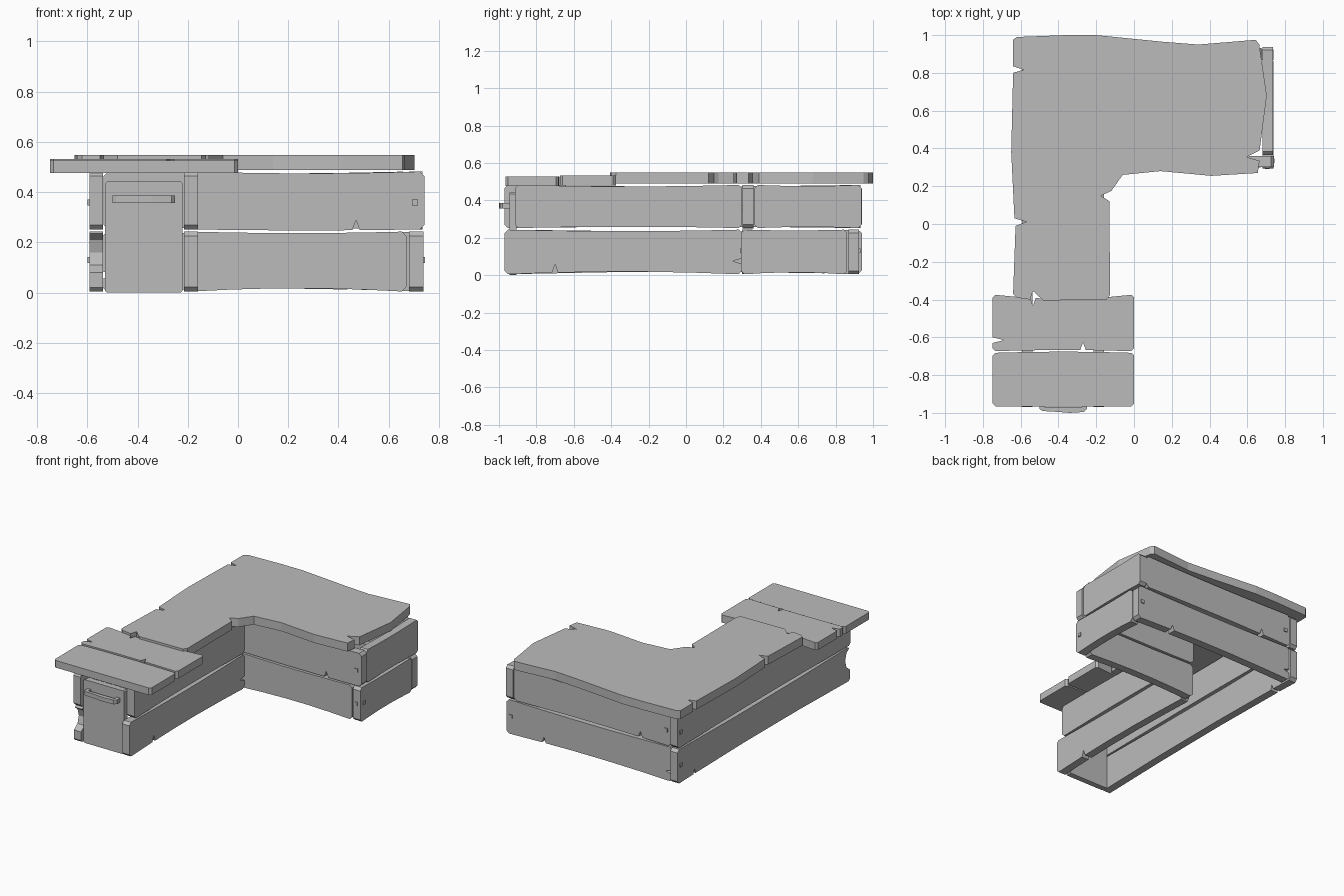
import bpy, bmesh, math

grey = bpy.data.materials.new("weathered grey")
grey.diffuse_color = (0.5, 0.5, 0.5, 1)


def extrude(name, axis, outline, w0, w1):
    """Extrude a 2D outline along y ('x' boards), x ('y' boards) or z ('z' boards)."""
    place = {'x': lambda u, v, w: (u, w, v),
             'y': lambda u, v, w: (w, u, v),
             'z': lambda u, v, w: (u, v, w)}[axis]
    bm = bmesh.new()
    low = [bm.verts.new(place(u, v, w0)) for u, v in outline]
    high = [bm.verts.new(place(u, v, w1)) for u, v in outline]
    bm.faces.new(low[::-1])
    bm.faces.new(high)
    n = len(outline)
    for i in range(n):
        j = (i + 1) % n
        bm.faces.new((low[i], low[j], high[j], high[i]))
    bmesh.ops.recalc_face_normals(bm, faces=bm.faces)
    me = bpy.data.meshes.new(name)
    bm.to_mesh(me)
    bm.free()
    me.materials.append(grey)
    ob = bpy.data.objects.new(name, me)
    bpy.context.collection.objects.link(ob)
    return ob


def plank(name, axis, u0, u1, v0, v1, w0, w1, notches=(), bow=(0, 0), ch=0.018):
    """Worn board: clipped corners, bowed long edges and V-shaped splits."""
    def edge(v, sign, side, amount):
        def at(u):
            return v + amount * math.sin(math.pi * (u - u0) / (u1 - u0))
        pts = [(u0 + ch, v), (u1 - ch, v)]
        for t in (0.2, 0.4, 0.6, 0.8):
            u = u0 + t * (u1 - u0)
            pts.append((u, at(u)))
        for s, p, depth in notches:
            if s == side:
                pts = [q for q in pts if abs(q[0] - p) > 0.02]
                pts += [(p - 0.015, at(p)), (p, at(p) + sign * depth), (p + 0.015, at(p))]
        return sorted(pts)

    def end(u, sign, side):
        pts = [(u, v0 + ch), (u, v1 - ch)]
        for s, p, depth in notches:
            if s == side:
                pts += [(u, p - 0.015), (u + sign * depth, p), (u, p + 0.015)]
        return sorted(pts, key=lambda q: q[1])

    outline = (edge(v0, 1, 'bottom', bow[0]) + end(u1, -1, 'right')
               + edge(v1, -1, 'top', bow[1])[::-1] + end(u0, 1, 'left')[::-1])
    return extrude(name, axis, outline, w0, w1)


# Wall boards, lower row
L0, L1, U0, U1 = 0.005, 0.243, 0.252, 0.482
plank("lower_inner_wall", 'y', -0.97, 0.30, L0, L1, -0.215, -0.16,
      [('bottom', -0.70, 0.045), ('right', 0.075, 0.05)], (0.014, -0.008))
plank("lower_wing_wall", 'x', -0.20, 0.67, L0, L1, 0.30, 0.355, (), (0.013, -0.006))
plank("lower_end_wall", 'y', 0.295, 0.862, L0, L1, 0.68, 0.738, (), (0.01, -0.004))
plank("lower_back_wall", 'x', -0.54, 0.738, L0, L1, 0.868, 0.925,
      [('left', 0.07, 0.05), ('bottom', 0.45, 0.04)], (0.012, -0.008))

# Lower outer board with a worn hollow in its front end
extrude("lower_outer_wall", 'y',
        [(-0.95, 0.005), (-0.4, 0.016), (0.2, 0.018), (0.74, 0.01), (0.75, 0.045),
         (0.765, 0.01), (0.92, 0.005), (0.94, 0.025), (0.94, 0.225), (0.92, 0.243),
         (0.3, 0.234), (-0.4, 0.236), (-0.94, 0.243), (-0.955, 0.235),
         (-0.925, 0.21), (-0.91, 0.16), (-0.925, 0.11), (-0.965, 0.08), (-0.965, 0.02)],
        -0.592, -0.537)

# Wall boards, upper row
plank("upper_inner_wall", 'y', -0.915, 0.30, U0, U1, -0.215, -0.16, (), (0.007, -0.008))
plank("upper_wing_wall", 'x', -0.20, 0.742, U0, U1, 0.302, 0.36,
      [('bottom', 0.47, 0.04)], (-0.004, -0.007))
plank("upper_end_wall", 'y', 0.365, 0.938, U0, U1, 0.68, 0.735, (), (0.006, -0.006))
plank("upper_back_wall", 'x', -0.535, 0.675, U0, U1, 0.878, 0.932,
      [('bottom', -0.30, 0.04)], (0.007, -0.008))
plank("upper_outer_wall", 'y', -0.97, 0.94, U0, U1, -0.592, -0.537, (), (0.007, -0.008))

# Front panel and its pull handle
plank("front_panel", 'x', -0.53, -0.22, 0.0, 0.442, -0.945, -0.905, (), (0, 0), 0.008)
extrude("panel_handle", 'z',
        [(-0.50, -0.94), (-0.50, -0.98), (-0.485, -0.99), (-0.40, -0.995), (-0.34, -1.0),
         (-0.265, -0.995), (-0.25, -0.98), (-0.25, -0.94), (-0.275, -0.94),
         (-0.275, -0.97), (-0.475, -0.97), (-0.475, -0.94)], 0.357, 0.386)

# L-shaped counter slab with splits along its edges
extrude("counter_slab", 'z',
        [(-0.64, -0.37), (-0.62, -0.39), (-0.55, -0.40), (-0.535, -0.355), (-0.48, -0.405),
         (-0.145, -0.40), (-0.127, -0.375), (-0.13, 0.12), (-0.175, 0.15), (-0.12, 0.175),
         (-0.06, 0.26), (0.14, 0.28), (0.41, 0.255), (0.655, 0.27), (0.665, 0.335),
         (0.595, 0.355), (0.665, 0.39), (0.703, 0.68), (0.663, 0.95), (0.645, 0.975),
         (0.34, 0.95), (0.15, 0.965), (-0.20, 1.0), (-0.36, 1.0), (-0.62, 0.99),
         (-0.64, 0.975), (-0.64, 0.835), (-0.585, 0.817), (-0.64, 0.80), (-0.65, 0.38),
         (-0.633, 0.03), (-0.57, 0.012), (-0.627, -0.01)], 0.489, 0.548)

# Two loose boards over the front end
plank("front_top_board", 'z', -0.748, 0.0, -0.965, -0.682, 0.477, 0.527,
      (), (0, 0.006), 0.014)
plank("rear_top_board", 'z', -0.748, 0.0, -0.673, -0.375, 0.479, 0.532,
      [('left', -0.615, 0.06), ('top', -0.535, 0.04), ('bottom', -0.27, 0.04)],
      (0.006, -0.022), 0.014)

# Square nail heads: (axis, u, z, wall face position)
nails = [('y', 0.335, 0.13, 0.74), ('y', 0.905, 0.13, -0.594), ('y', 0.905, 0.36, -0.594),
         ('x', 0.705, 0.36, 0.301), ('x', 0.705, 0.13, 0.927), ('x', -0.50, 0.36, 0.934),
         ('x', 0.705, 0.13, 0.295)]
for i, (axis, u, z, w) in enumerate(nails):
    r = 0.012
    extrude(f"nail_head_{i + 1}", axis,
            [(u - r, z - r), (u + r, z - r), (u + r, z + r), (u - r, z + r)],
            w - 0.005, w + 0.005)
